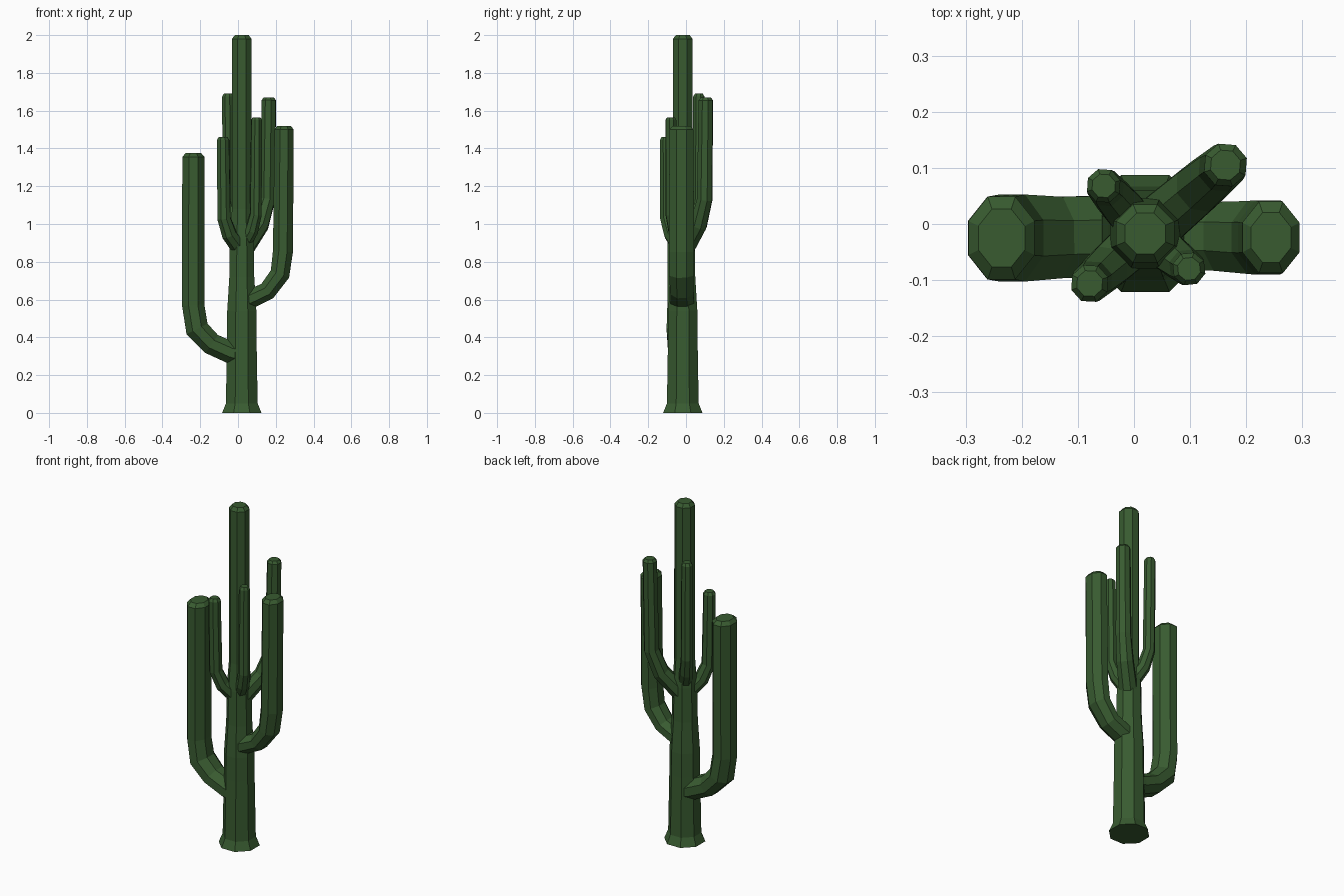
import bpy, bmesh, math
from mathutils import Vector

if "Cube" in bpy.data.objects:
    bpy.data.objects.remove(bpy.data.objects["Cube"])

GREEN = (0.04, 0.105, 0.03, 1)
green = bpy.data.materials.new("cactus_green")
green.use_nodes = True
green.diffuse_color = GREEN
bsdf = green.node_tree.nodes["Principled BSDF"]
bsdf.inputs["Base Color"].default_value = GREEN
bsdf.inputs["Roughness"].default_value = 0.9

SIDES = 8


def stem(name, path, side, widen=1.0, bevel=0.02):
    """Sweep an octagon along (x, y, z, radius) points and chamfer the tip."""
    # The last point becomes a shoulder ring and a smaller tip ring
    x, y, z, r = path[-1]
    path = path[:-1] + [(x, y, z - bevel, r), (x, y, z, r * 0.7)]
    pts = [Vector(p[:3]) for p in path]
    side = Vector(side).normalized()
    bm = bmesh.new()
    rings = []
    for i, p in enumerate(pts):
        before = (p - pts[i - 1]).normalized() if i else Vector()
        after = (pts[i + 1] - p).normalized() if i + 1 < len(pts) else Vector()
        tangent = (before + after).normalized()
        up = tangent.cross(side).normalized()
        across = up.cross(tangent)
        # Radius is measured to the flats of the octagon
        rad = path[i][3] / math.cos(math.pi / SIDES)
        ring = []
        for k in range(SIDES):
            a = (k + 0.5) * math.tau / SIDES
            ring.append(bm.verts.new(p + rad * (widen * math.cos(a) * across + math.sin(a) * up)))
        rings.append(ring)
    for low, high in zip(rings, rings[1:]):
        for k in range(SIDES):
            j = (k + 1) % SIDES
            bm.faces.new((low[k], low[j], high[j], high[k]))
    bm.faces.new(rings[0][::-1])
    bm.faces.new(rings[-1])
    bmesh.ops.recalc_face_normals(bm, faces=bm.faces[:])
    mesh = bpy.data.meshes.new(name)
    bm.to_mesh(mesh)
    bm.free()
    mesh.materials.append(green)
    obj = bpy.data.objects.new(name, mesh)
    bpy.context.collection.objects.link(obj)


# Trunk with flared foot, narrowing into the tall central column
CX, CY = 0.02, -0.017
stem("trunk", [(CX, CY, z, r) for z, r in (
    (0, 0.104), (0.05, 0.084), (0.4, 0.078), (0.54, 0.077), (0.72, 0.066),
    (0.92, 0.063), (1.08, 0.052), (2.0, 0.052))], (1, 0, 0))

# Two big side arms, each bending upward
stem("right_arm", [
    (0.02, -0.02, 0.305, 0.06), (-0.04, -0.022, 0.32, 0.058),
    (-0.14, -0.024, 0.365, 0.058), (-0.217, -0.025, 0.445, 0.062),
    (-0.237, -0.025, 0.57, 0.059), (-0.236, -0.025, 1.375, 0.059)],
    (0, 1, 0), widen=1.25)
stem("left_arm", [
    (0.02, -0.02, 0.59, 0.05), (0.06, -0.02, 0.6, 0.05),
    (0.155, -0.022, 0.645, 0.049), (0.222, -0.024, 0.735, 0.052),
    (0.238, -0.024, 0.855, 0.053), (0.244, -0.024, 1.52, 0.051)],
    (0, 1, 0), widen=1.25)

# Four thin branches forking from the top of the trunk:
# tip x, tip y, fork height, elbow height, top height, radius
branches = {
    "back_right_branch": (-0.054, 0.068, 0.93, 1.12, 1.69, 0.029),
    "front_right_branch": (-0.079, -0.106, 0.87, 1.03, 1.46, 0.032),
    "front_left_branch": (0.098, -0.08, 0.89, 1.05, 1.565, 0.028),
    "back_left_branch": (0.163, 0.105, 0.87, 1.13, 1.67, 0.037),
}
for name, (x, y, fork, elbow, top, r) in branches.items():
    dx, dy = x - CX, y - CY

    def at(t, z, radius):
        return (CX + dx * t, CY + dy * t, z, radius)

    stem(name, [at(0.1, fork, r * 1.3), at(0.68, fork + (elbow - fork) * 0.48, r * 1.2),
                at(0.95, elbow, r * 1.08), at(1.0, top, r)],
         (-dy, dx, 0), bevel=0.015)
